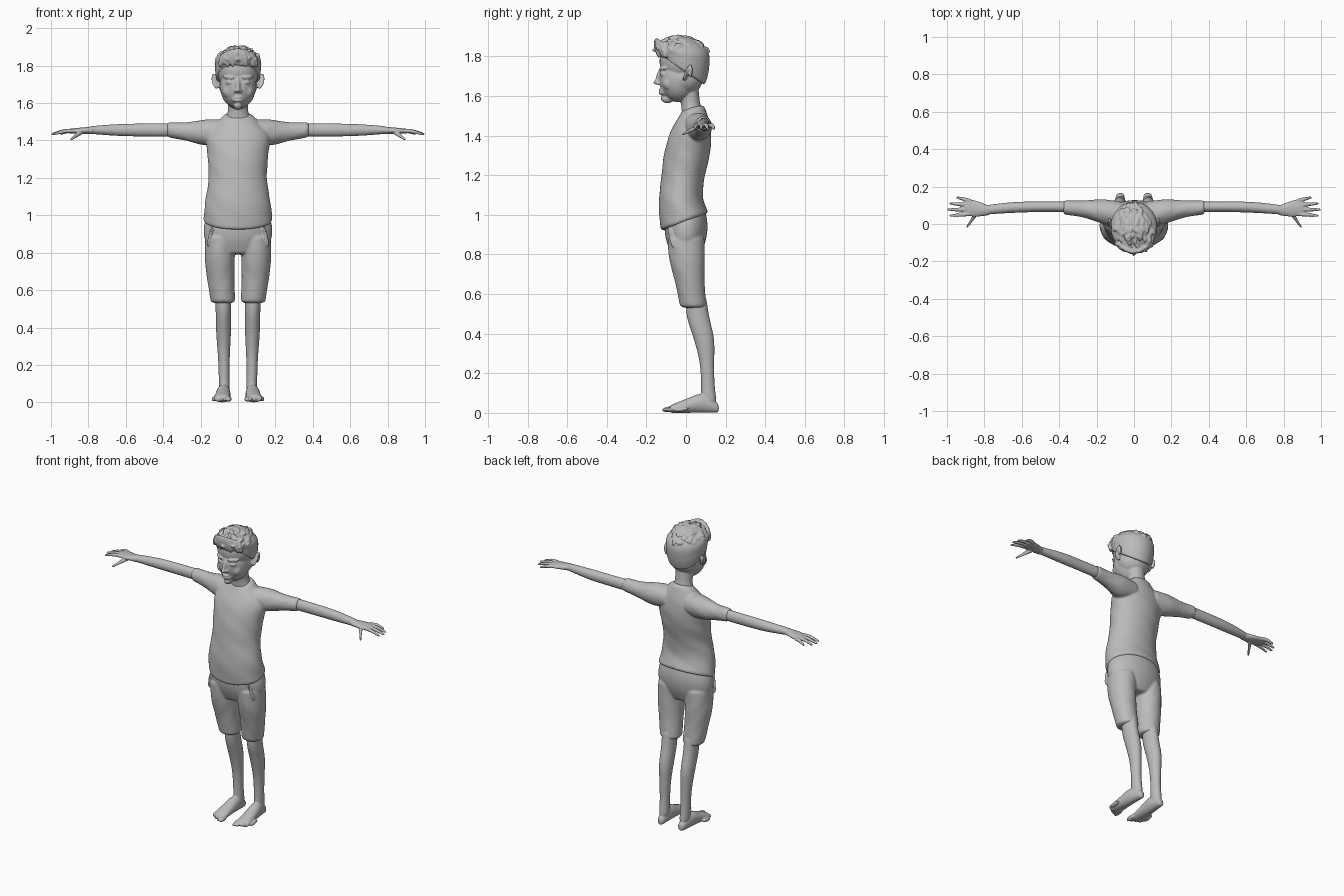
import bpy, bmesh, math, random
from mathutils import Vector, Matrix

random.seed(4)
if "Cube" in bpy.data.objects:
    bpy.data.objects.remove(bpy.data.objects["Cube"], do_unlink=True)

colour = (.5, .5, .5, 1)
grey = bpy.data.materials.new("plain grey")
grey.use_nodes = True
grey.diffuse_color = colour
grey.node_tree.nodes["Principled BSDF"].inputs["Base Color"].default_value = colour


def sample(values, t):
    """Smooth curve through evenly spaced values; a single number stays constant."""
    if not isinstance(values, tuple):
        return values
    last = len(values) - 1
    i = min(int(t * last), last - 1)
    f = t * last - i
    b, c = values[i], values[i + 1]
    a = values[i - 1] if i > 0 else 2 * b - c
    d = values[i + 2] if i + 2 <= last else 2 * c - b
    return b + f / 2 * (c - a + f * (2 * a - 5 * b + 4 * c - d + f * (3 * (b - c) + d - a)))


def loft(bm, axis, start, end, centre_u, centre_v, radius_u, radius_v,
         tilt=0, side=1, fold=0, steps=14, count=24):
    """Closed tube along an axis whose elliptical section follows smooth curves."""
    rings = []
    for step in range(steps + 1):
        t = step / steps
        along = start + (end - start) * t
        ring = []
        for i in range(count):
            angle = math.tau * i / count
            crease = 1 + fold * math.sin(3 * angle + 30 * along) * math.sin(22 * along + 2 * angle)
            du = sample(radius_u, t) * crease * math.cos(angle)
            dv = sample(radius_v, t) * crease * math.sin(angle)
            u, v = sample(centre_u, t) + du, sample(centre_v, t) + dv
            w = along + sample(tilt, t) * dv
            x, y, z = {"x": (w, u, v), "y": (u, w, v), "z": (u, v, w)}[axis]
            ring.append(bm.verts.new((x * side, y, z)))
        rings.append(ring)
    for lower, upper in zip(rings, rings[1:]):
        for i in range(count):
            j = (i + 1) % count
            bm.faces.new((lower[i], lower[j], upper[j], upper[i]))
    bm.faces.new(rings[0])
    bm.faces.new(rings[-1])


def ellipsoid(bm, centre, radii, turn=Matrix.Identity(4)):
    matrix = Matrix.Translation(centre) @ turn @ Matrix.Diagonal((*radii, 1))
    bmesh.ops.create_uvsphere(bm, u_segments=16, v_segments=10, radius=1, matrix=matrix)


def blob(bm, p, q, radius, flat=1):
    """Ellipsoid stretched from p to q."""
    p, q = Vector(p), Vector(q)
    turn = (q - p).to_track_quat("Z", "Y").to_matrix().to_4x4()
    ellipsoid(bm, (p + q) / 2, (radius, radius * flat, (q - p).length / 2), turn)


def finish(bm, name, voxel, smooth=3):
    """Fuse the overlapping volumes of one part into a smooth skin."""
    bmesh.ops.recalc_face_normals(bm, faces=bm.faces)
    mesh = bpy.data.meshes.new(name)
    bm.to_mesh(mesh)
    bm.free()
    part = bpy.data.objects.new(name, mesh)
    bpy.context.collection.objects.link(part)
    mesh.materials.append(grey)
    part.modifiers.new("round", "SUBSURF").levels = 1
    part.modifiers["round"].render_levels = 1
    fuse = part.modifiers.new("fuse", "REMESH")
    fuse.mode, fuse.voxel_size, fuse.use_smooth_shade = "VOXEL", voxel, True
    soften = part.modifiers.new("soften", "SMOOTH")
    soften.factor, soften.iterations = .5, smooth


# Shirt: torso with a hem that rises at the back, and sleeves
bm = bmesh.new()
loft(bm, "z", .955, 1.55, centre_u=0, centre_v=(-.005, -.025, -.015, .005, .025, .04),
     radius_u=(.188, .175, .157, .162, .165, .065),
     radius_v=(.122, .112, .11, .116, .1, .05),
     tilt=(.4, .15, 0, 0, 0, .2), fold=.02, steps=24, count=32)
for side in (1, -1):
    loft(bm, "x", .06, .383, centre_u=(.045, .075, .09), centre_v=(1.445, 1.445, 1.458),
         radius_u=(.075, .066, .045, .038), radius_v=(.065, .07, .05, .04),
         side=side, fold=.03)
finish(bm, "shirt", .006, 5)

# Shorts: hips, two wide legs and pocket edges
bm = bmesh.new()
loft(bm, "z", 1.02, .79, centre_u=0, centre_v=0,
     radius_u=(.16, .184, .178, .13), radius_v=(.1, .11, .1, .07))
for side in (1, -1):
    loft(bm, "z", .9, .526, centre_u=(.095, .095, .08), centre_v=(0, .005, .02, .038),
         radius_u=(.08, .081, .073, .065), radius_v=(.095, .09, .074, .067),
         side=side, fold=.02)
    blob(bm, (.135 * side, -.09, .95), (.165 * side, -.065, .83), .009)
finish(bm, "shorts", .006, 4)

# Legs, feet and toes
for side, name in ((1, "left_leg"), (-1, "right_leg")):
    bm = bmesh.new()
    loft(bm, "z", .6, .04, centre_u=(.08, .073), centre_v=(.05, .06, .09, .105, .11, .115),
         radius_u=(.045, .041, .04, .033, .029, .03),
         radius_v=(.05, .057, .052, .038, .034, .042), side=side)
    foot_height = (.022, .048, .035, .018)
    loft(bm, "y", .167, -.085, centre_u=(.073, .086), centre_v=foot_height,
         radius_u=(.019, .036, .041, .046), radius_v=foot_height, side=side)
    for toe in range(5):
        x = (.049 + .02 * toe) * side
        tip = .003 * toe * (toe + 1) - .122
        blob(bm, (x, tip + .075, .022), (x, tip, .014), .012 if toe else .015)
    finish(bm, name, .0045)

# Arms, palms, fingers and thumbs
for side, name in ((1, "left_arm"), (-1, "right_arm")):
    bm = bmesh.new()
    loft(bm, "x", .3, .8, centre_u=(.09, .092, .089, .075), centre_v=1.456,
         radius_u=(.03, .028, .029, .025), radius_v=(.035, .035, .032, .02), side=side)
    loft(bm, "x", .77, .91, centre_u=(.072, .09), centre_v=(1.455, 1.45),
         radius_u=(.024, .037, .045, .037), radius_v=(.021, .012), side=side)
    for finger in range(4):
        base = .054 + .023 * finger
        tip = base + .01 * (finger - 1)
        loft(bm, "x", .87, 1 - .012 * (finger - 1) ** 2, centre_u=(base, tip),
             centre_v=(1.452, 1.449, 1.433), radius_u=(.011, .011, .006),
             radius_v=(.011, .011, .006), side=side, count=12)
    loft(bm, "y", .075, -.02, centre_u=(.83, .895), centre_v=(1.452, 1.404),
         radius_u=(.018, .011, .006), radius_v=(.015, .011, .006), side=side, count=12)
    finish(bm, name, .004)

# Head: skull, face, jaw and neck
bm = bmesh.new()
ellipsoid(bm, (0, -.014, 1.775), (.118, .125, .115))
ellipsoid(bm, (0, -.038, 1.69), (.1, .103, .123))
ellipsoid(bm, (0, -.01, 1.69), (.105, .1, .09))
loft(bm, "z", 1.48, 1.68, centre_u=0, centre_v=(.04, .02, .01),
     radius_u=(.085, .057, .054, .055), radius_v=(.06, .05, .05, .05))
# Chin, nose and lips
blob(bm, (0, -.06, 1.585), (0, -.128, 1.588), .024)
blob(bm, (0, -.12, 1.75), (0, -.153, 1.66), .012)
blob(bm, (0, -.12, 1.677), (0, -.165, 1.666), .014)
ellipsoid(bm, (0, -.112, 1.622), (.036, .02, .024))
for lip in (1.63, 1.614):
    ellipsoid(bm, (0, -.126, lip), (.024, .012, .008))
for side in (1, -1):
    # Nostrils, cheeks, eyes, brows and ears
    ellipsoid(bm, (.013 * side, -.138, 1.664), (.01, .014, .009))
    ellipsoid(bm, (.05 * side, -.085, 1.665), (.035, .035, .04))
    blob(bm, (.026 * side, -.129, 1.709), (.066 * side, -.108, 1.711), .013)
    blob(bm, (.018 * side, -.134, 1.735), (.08 * side, -.102, 1.74), .01)
    blob(bm, (.113 * side, -.012, 1.675), (.13 * side, .022, 1.758), .022, flat=.4)
    blob(bm, (.125 * side, .022, 1.69), (.136 * side, .026, 1.757), .009)
finish(bm, "head", .0045)

# Hair: cropped cap that reaches lower at the back
bm = bmesh.new()
loft(bm, "z", 1.725, 1.898, centre_u=0, centre_v=(-.018, -.011, -.018, -.02),
     radius_u=(.116, .124, .117, .03), radius_v=(.112, .128, .13, .04),
     tilt=(-.7, -.4, -.1, 0))
# Locks swept forward over the crown
for i in range(110):
    angle, reach = random.uniform(0, math.tau), math.sqrt(random.uniform(0, .9))
    x, y = .115 * reach * math.cos(angle), .125 * reach * math.sin(angle) - .025
    here = Vector((x, y, 1.795 + .1 * math.sqrt(1 - reach * reach)))
    lock = Vector((random.uniform(-.015, .015) + x / 10, -.03, .012 * (1 - reach)))
    blob(bm, here - lock, here + lock, random.uniform(.009, .014))
# Fringe
for i in range(26):
    x = .176 * (i / 25 - .5)
    y = 5 * x * x - .15
    root = (x * .85, y, 1.893 - 3 * x * x)
    tip = (x + random.uniform(-.014, .014), y + .01, random.uniform(1.79, 1.81))
    blob(bm, root, tip, random.uniform(.011, .018))
finish(bm, "hair", .005, 1)
